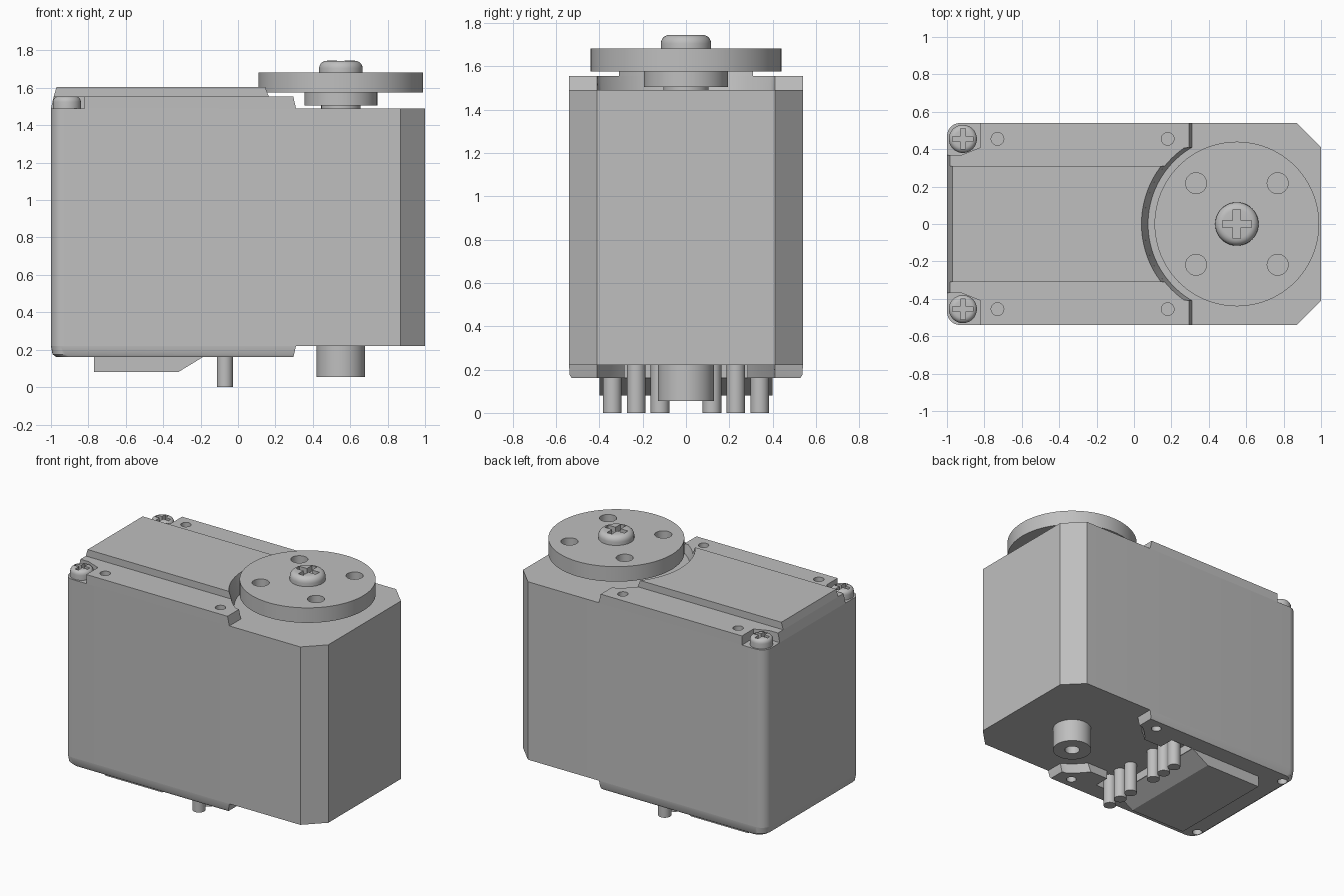
import bpy, bmesh
from math import sin, cos, pi, asin, sqrt

cube = bpy.data.objects.get("Cube")
if cube:
    bpy.data.objects.remove(cube, do_unlink=True)

GREY = (0.52, 0.52, 0.52, 1)
mat = bpy.data.materials.new("plain grey")
mat.use_nodes = True
mat.diffuse_color = GREY
mat.node_tree.nodes["Principled BSDF"].inputs["Base Color"].default_value = GREY

AXIS = 0.55   # x of the output shaft
HALF = 0.54   # half width of the case


def loft(name, rings):
    """Solid through matching rings of (x, y, z) points, bottom ring first."""
    bm = bmesh.new()
    loops = [[bm.verts.new(p) for p in ring] for ring in rings]
    n = len(loops[0])
    for a, b in zip(loops, loops[1:]):
        for i in range(n):
            j = (i + 1) % n
            bm.faces.new((a[i], a[j], b[j], b[i]))
    bm.faces.new(loops[0][::-1])
    bm.faces.new(loops[-1])
    bmesh.ops.recalc_face_normals(bm, faces=bm.faces)
    mesh = bpy.data.meshes.new(name)
    bm.to_mesh(mesh)
    bm.free()
    mesh.materials.append(mat)
    obj = bpy.data.objects.new(name, mesh)
    bpy.context.collection.objects.link(obj)
    return obj


def prism(name, low, high, z0, z1):
    return loft(name, [[(x, y, z0) for x, y in low], [(x, y, z1) for x, y in high]])


def lathe(name, x, y, profile, n=48):
    """Round part from (radius, z) pairs, bottom first."""
    return loft(name, [[(x + r * cos(2 * pi * i / n), y + r * sin(2 * pi * i / n), z)
                        for i in range(n)] for r, z in profile])


def box(name, x0, x1, y0, y1, z0, z1):
    pts = [(x0, y0), (x1, y0), (x1, y1), (x0, y1)]
    return prism(name, pts, pts, z0, z1)


def cut(obj, cutters):
    for c in cutters:
        mod = obj.modifiers.new("cut", "BOOLEAN")
        mod.operation, mod.solver, mod.object = "DIFFERENCE", "EXACT", c
        bpy.context.view_layer.objects.active = obj
        bpy.ops.object.modifier_apply(modifier=mod.name)
        bpy.data.objects.remove(c, do_unlink=True)


def holes(obj, spots, r, z0, z1):
    cut(obj, [lathe("hole_cutter", x, y, [(r, z0), (r, z1)], 24) for x, y in spots])


def mirrored(pts):
    """Close a +y half outline with its mirror image."""
    return pts + [(x, -y) for x, y in reversed(pts)]


def arc(r, y_end, n=16):
    """Arc round the shaft axis on its -x side, from y_end to nearly y = 0."""
    a = asin(y_end / r)
    return [(AXIS - r * cos(a * (1 - i / (n + 0.5))), r * sin(a * (1 - i / (n + 0.5))))
            for i in range(n + 1)]


def rounded(x, r, inset=0.0, n=6):
    """Rounded rear corner on the +y side, from the rear face to the side face."""
    return [(x + r - r * cos(pi / 2 * i / n), HALF - inset - r + r * sin(pi / 2 * i / n))
            for i in range(n + 1)]


# Case with chamfered front corners and rounded rear corners
outline = mirrored(rounded(-1, 0.07) + [(0.87, HALF), (1, 0.41)])
prism("case", outline, outline, 0.22, 1.49)


# Top cover with screw notches at the rear and a round bay for the horn
def top_outline(rear, end, r):
    return mirrored([(rear, 0.37), (-0.92, 0.37), (-0.82, 0.41), (-0.82, HALF),
                     (end, HALF), (end, 0.41)] + arc(r, 0.405))


top_cover = prism("top_cover", top_outline(-1, 0.31, 0.475),
                  top_outline(-0.985, 0.295, 0.495), 1.49, 1.555)
rail_holes = [(x, s * 0.455) for x in (-0.73, 0.18) for s in (-1, 1)]
holes(top_cover, rail_holes, 0.034, 1.5, 1.7)

# Raised middle of the top cover
prism("top_ridge", mirrored([(-0.985, 0.31)] + arc(0.495, 0.31)),
      mirrored([(-0.97, 0.31)] + arc(0.51, 0.31)), 1.555, 1.605)


# Bottom cover, its lower rear edge rolled inwards
def bottom_outline(inset, end, r):
    return mirrored(rounded(-1 + inset, 0.07, inset * 0.4) +
                    [(end, HALF - inset * 0.4), (end, 0.41)] + arc(r, 0.405))


rings = [(0.16, 0.03, 0.295, 0.495), (0.175, 0.008, 0.3, 0.49), (0.22, 0, 0.31, 0.475)]
bottom_cover = loft("bottom_cover", [[(x, y, z) for x, y in bottom_outline(i, e, r)]
                                     for z, i, e, r in rings])
cut(bottom_cover, [box("slot_cutter", -0.18, 0.0, -0.4, 0.4, 0.1, 0.3),
                   box("channel_cutter", -0.1, 0.4, -0.285, 0.285, 0.1, 0.3)])
holes(bottom_cover, [(x, s * 0.45) for x in (-0.94, 0.18) for s in (-1, 1)], 0.034, 0.1, 0.21)

# Wedge under the bottom cover
prism("bottom_wedge", [(-0.77, -0.4), (-0.32, -0.4), (-0.32, 0.4), (-0.77, 0.4)],
      [(-0.77, -0.4), (-0.18, -0.4), (-0.18, 0.4), (-0.77, 0.4)], 0.08, 0.165)

# Pivot boss and connector pins
boss = lathe("pivot_boss", AXIS, 0, [(0.13, 0.055), (0.13, 0.23)])
holes(boss, [(AXIS, 0)], 0.05, 0.0, 0.17)
for side in (-1, 1):
    for k in range(3):
        lathe("connector_pin", -0.07, side * (0.12 + 0.11 * k), [(0.043, 0), (0.043, 0.23)], 24)

# Output shaft, hub and round horn
lathe("output_shaft", AXIS, 0, [(0.105, 1.48), (0.105, 1.51)])
lathe("horn_hub", AXIS, 0, [(0.195, 1.505), (0.195, 1.58)])
horn = lathe("horn_disc", AXIS, 0, [(0.44, 1.575), (0.44, 1.682)], 96)
holes(horn, [(AXIS + a * 0.218, b * 0.218) for a in (-1, 1) for b in (-1, 1)], 0.056, 1.5, 1.8)


# Cross-slotted screws
def screw(name, x, y, r, z0, z1, bevel, slot_len, slot_w, depth):
    steps = [pi / 2 * i / 5 for i in range(6)]
    dome = [(r - bevel + bevel * cos(a), z1 - bevel + bevel * sin(a)) for a in steps]
    head = lathe(name, x, y, [(r, z0)] + dome)
    for lx, ly in ((slot_len, slot_w), (slot_w, slot_len)):
        cut(head, [box("slot_cutter", x - lx, x + lx, y - ly, y + ly, z1 - depth, z1 + 0.1)])


screw("horn_screw", AXIS, 0, 0.116, 1.675, 1.745, 0.04, 0.078, 0.02, 0.04)
for side in (-1, 1):
    screw("cover_screw", -0.915, side * 0.455, 0.075, 1.485, 1.555, 0.03, 0.055, 0.013, 0.035)

# Smooth round walls, keep edges sharp
bpy.ops.object.select_all(action="DESELECT")
for obj in bpy.context.scene.objects:
    if obj.type == "MESH" and mat.name in obj.data.materials:
        obj.select_set(True)
        bpy.context.view_layer.objects.active = obj
bpy.ops.object.shade_smooth_by_angle(angle=pi / 6)
